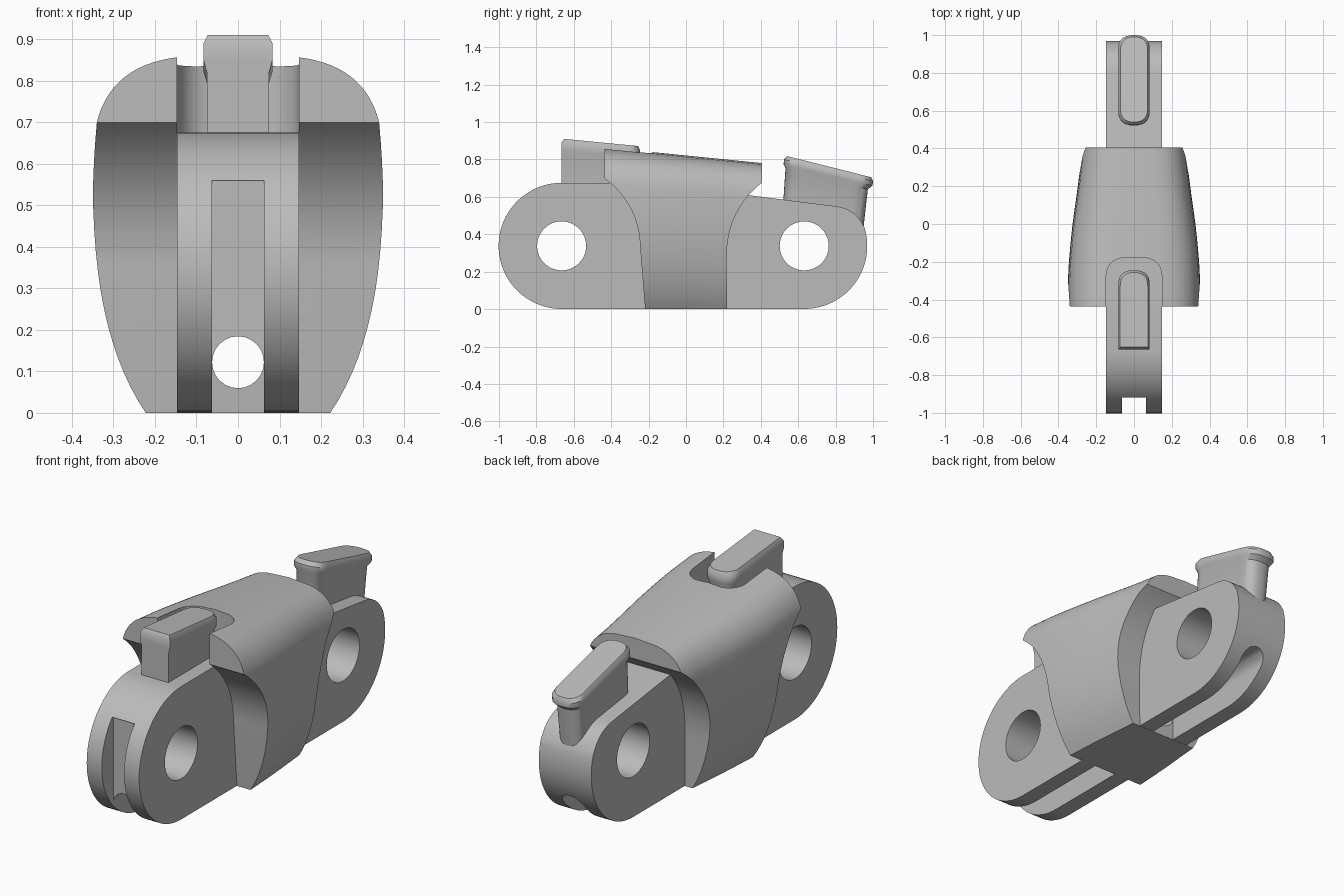
import bpy, bmesh
from math import sin, cos, pi, radians, copysign

old = bpy.data.objects.get("Cube")
if old:
    bpy.data.objects.remove(old, do_unlink=True)

steel = bpy.data.materials.new("plain grey")
steel.use_nodes = True
GREY = (0.5, 0.5, 0.5, 1)
steel.diffuse_color = GREY
steel.node_tree.nodes["Principled BSDF"].inputs["Base Color"].default_value = GREY


def loft(name, rings):
    """Skin equal-length rings of points and close both ends."""
    bm = bmesh.new()
    loops = [[bm.verts.new(p) for p in ring] for ring in rings]
    n = len(loops[0])
    for a, b in zip(loops, loops[1:]):
        for i in range(n):
            j = (i + 1) % n
            bm.faces.new((a[i], a[j], b[j], b[i]))
    bm.faces.new(loops[0])
    bm.faces.new(loops[-1])
    bmesh.ops.recalc_face_normals(bm, faces=bm.faces)
    mesh = bpy.data.meshes.new(name)
    bm.to_mesh(mesh)
    bm.free()
    mesh.materials.append(steel)
    ob = bpy.data.objects.new(name, mesh)
    bpy.context.collection.objects.link(ob)
    return ob


def prism_x(name, outline, half):
    return loft(name, [[(x, y, z) for y, z in outline] for x in (-half, half)])


def prism_y(name, outline, y0, y1):
    return loft(name, [[(x, y, z) for x, z in outline] for y in (y0, y1)])


def prism_z(name, outline, z0, z1):
    return loft(name, [[(x, y, z) for x, y in outline] for z in (z0, z1)])


def arc(cx, cy, r, a0, a1, n=24):
    """Points on a circular arc, angles in degrees."""
    angles = [radians(a0 + (a1 - a0) * i / n) for i in range(n + 1)]
    return [(cx + r * cos(a), cy + r * sin(a)) for a in angles]


def bend(p, q, r, n=12):
    """Quadratic curve from p to r pulled towards q."""
    ts = [i / n for i in range(n + 1)]
    return [tuple((1 - t) ** 2 * a + 2 * t * (1 - t) * b + t * t * c
                  for a, b, c in zip(p, q, r)) for t in ts]


def boolean(ob, cutter, operation="DIFFERENCE"):
    mod = ob.modifiers.new("cut", "BOOLEAN")
    mod.operation = operation
    mod.solver = "EXACT"
    mod.object = cutter
    bpy.context.view_layer.objects.active = ob
    bpy.ops.object.modifier_apply(modifier=mod.name)
    bpy.data.objects.remove(cutter, do_unlink=True)


def smooth(ob, angle=30):
    bpy.ops.object.select_all(action="DESELECT")
    ob.select_set(True)
    bpy.context.view_layer.objects.active = ob
    bpy.ops.object.shade_smooth_by_angle(angle=radians(angle))


FRONT, BACK, PIN_Z, LUG_R = -0.665, 0.632, 0.338, 0.337
SLOT, BORE_Z = 0.0625, 0.122


def bore():
    return prism_y("bore_cutter", arc(0, BORE_Z, SLOT, 0, 360 - 15, 23), -1.2, 1.2)


# Link plate with a rounded lug at each end
outline = (arc(FRONT, PIN_Z, LUG_R, 270, 90, 40)
           + [(-0.1, 0.675), (0.2, 0.626)]
           + bend((0.8, 0.55), (0.9, 0.538), (0.945, 0.453), 10)
           + arc(BACK, PIN_Z, LUG_R, 17, -90, 28))
plate = prism_x("link_plate", outline, 0.147)

# Pin holes
for y in (FRONT, BACK):
    boolean(plate, prism_x("pin_cutter", arc(y, PIN_Z, 0.131, 0, 352.5, 47), 0.4))

# Channels under both lugs, a groove in the nose and the long bore
channels = [[(-0.21, -0.1), (-0.21, BORE_Z), (-0.91, BORE_Z), (-0.91, 0.56),
             (-1.2, 0.56), (-1.2, -0.1)],
            [(0.22, -0.1), (0.22, BORE_Z), (1.2, BORE_Z), (1.2, -0.1)]]
for side in channels:
    boolean(plate, prism_x("channel_cutter", side, SLOT))
boolean(plate, bore())
smooth(plate)

# Central body: bulging section that narrows and lowers towards the back
half = (bend((0.225, 0), (0.345, 0.18), (0.35, 0.5))
        + bend((0.35, 0.5), (0.35, 0.6), (0.34, 0.70), 5)[1:]
        + bend((0.34, 0.70), (0.305, 0.84), (0.14, 0.857), 14)[1:])
section = half + [(0, 0.865)] + [(-x, z) for x, z in reversed(half)]
widths = [(-0.5, 1), (-0.3, 1), (-0.2, 0.985), (-0.1, 0.96), (0, 0.93),
          (0.1, 0.89), (0.2, 0.85), (0.3, 0.815), (0.5, 0.77)]
rings = []
for y, w in widths:
    h = 1 - 0.116 * (y + 0.435)
    rings.append([(x * w, y, z * h) for x, z in section])
body = loft("central_body", rings)

# Body ends swept back by the side outline
ends = ([(-0.435, 1.2)] + bend((-0.437, 0.70), (-0.25, 0.56), (-0.245, 0.33), 16)
        + [(-0.21, -0.1), (0.22, -0.1)]
        + bend((0.217, 0.28), (0.22, 0.53), (0.405, 0.675), 16) + [(0.405, 1.2)])
boolean(body, prism_x("end_cutter", ends, 0.8), "INTERSECT")

# Round-cornered pocket behind the front tooth
pocket = ([(0.147, -0.8)] + arc(0.057, -0.27, 0.09, 0, 90, 10)
          + arc(-0.057, -0.27, 0.09, 90, 180, 10) + [(-0.147, -0.8)])
boolean(body, prism_z("pocket_cutter", pocket, 0.675, 1.2))
boolean(body, bore())
smooth(body)


def tooth(name, levels, round_front):
    """Capped tooth; each level is half width, front y, back y, front z, back z."""
    rings = []
    for w, y0, y1, z0, z1 in levels:
        ring = []
        for end, start in ((1, 0), (-1, pi)):
            if end < 0 and not round_front:
                ring += [(-w, y0), (w, y0)]
                continue
            for i in range(17):
                a = start + pi * i / 16
                c, s = cos(a), sin(a)
                x = w * copysign(abs(c) ** 0.8, c)
                depth = 0.075 * (abs(s) ** 0.8 - 1)
                ring.append((x, (y1 if end > 0 else y0) + end * depth))
        rings.append([(x, y, z0 + (z1 - z0) * (y - y0) / (y1 - y0)) for x, y in ring])
    smooth(loft(name, rings), 35)


# Teeth with wider chamfered caps
tooth("front_tooth", [(0.075, -0.665, -0.255, 0.62, 0.62),
                      (0.075, -0.665, -0.255, 0.82, 0.79),
                      (0.083, -0.665, -0.245, 0.85, 0.815),
                      (0.083, -0.665, -0.245, 0.89, 0.85),
                      (0.073, -0.652, -0.257, 0.91, 0.872)], False)
tooth("back_tooth", [(0.068, 0.515, 0.945, 0.50, 0.40),
                     (0.073, 0.532, 0.972, 0.752, 0.64),
                     (0.083, 0.522, 0.997, 0.775, 0.66),
                     (0.083, 0.524, 1.0, 0.80, 0.685),
                     (0.072, 0.540, 0.99, 0.818, 0.705)], True)
